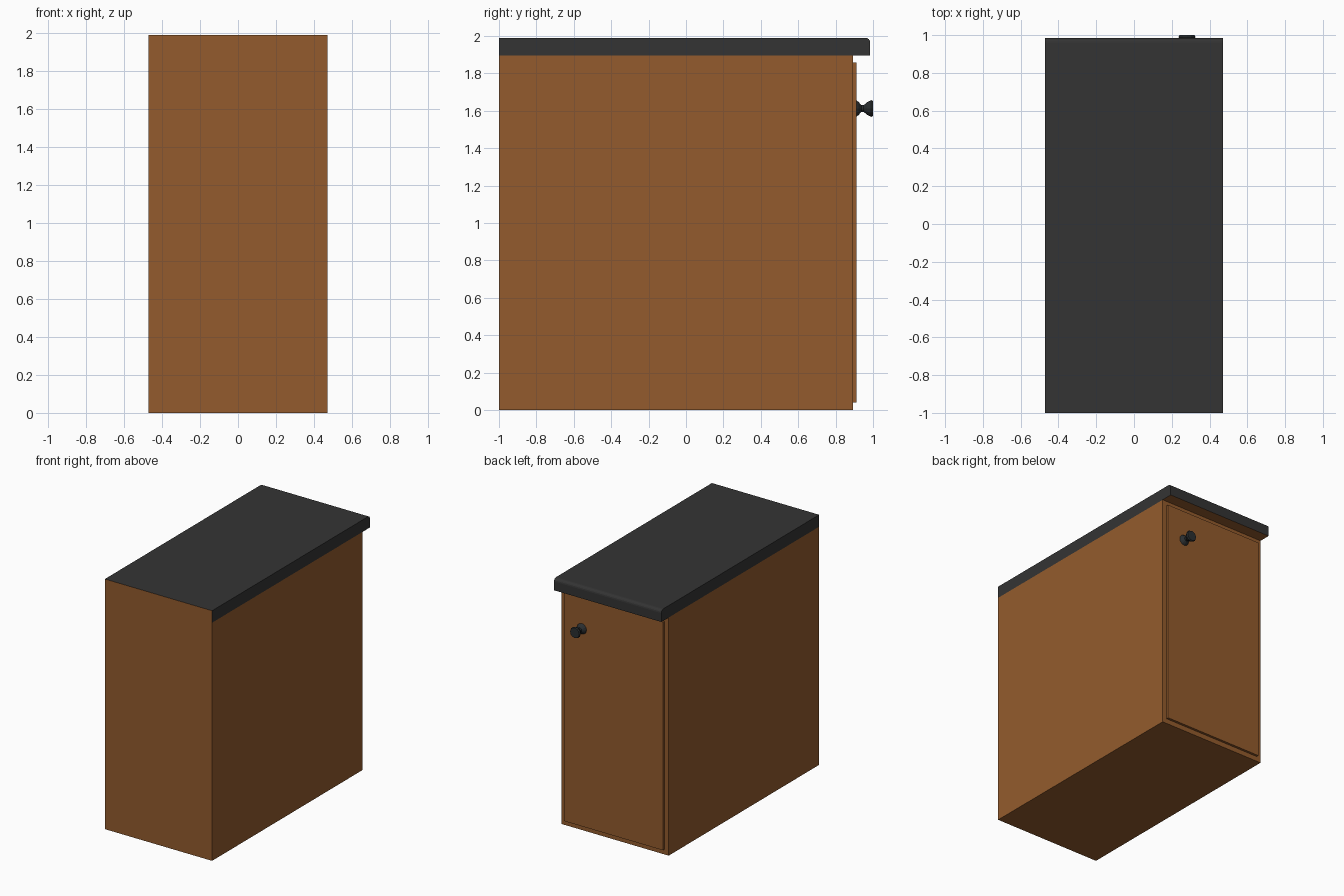
import bpy, bmesh, math

if "Cube" in bpy.data.objects:
    bpy.data.objects.remove(bpy.data.objects["Cube"])


def material(name, rgb):
    m = bpy.data.materials.new(name)
    m.diffuse_color = (*rgb, 1)
    m.use_nodes = True
    m.node_tree.nodes["Principled BSDF"].inputs["Base Color"].default_value = m.diffuse_color
    return m


WOOD = material("brown_wood", (0.292, 0.105, 0.026))
STONE = material("dark_worktop", (0.034, 0.034, 0.034))
METAL = material("dark_metal", (0.024, 0.028, 0.030))
HALF = 0.472   # half width of the cabinet
TOP = 1.895    # underside of the worktop


def finish(name, bm, mats):
    bmesh.ops.recalc_face_normals(bm, faces=bm.faces)
    mesh = bpy.data.meshes.new(name)
    for m in mats:
        mesh.materials.append(m)
    bm.to_mesh(mesh)
    bm.free()
    ob = bpy.data.objects.new(name, mesh)
    bpy.context.collection.objects.link(ob)
    return ob


def box(name, lo, hi, mat):
    bm = bmesh.new()
    bmesh.ops.create_cube(bm, size=1)
    for v in bm.verts:
        v.co = [(a + b) / 2 + c * (b - a) for a, b, c in zip(lo, hi, v.co)]
    return finish(name, bm, [mat])


# Cabinet body and overlaid door
box("cabinet_body", (-HALF, -1, 0), (HALF, 0.892, TOP), WOOD)
box("door", (-HALF + 0.036, 0.892, 0.04), (HALF - 0.036, 0.911, 1.857), WOOD)

# Worktop: side profile with a rounded upper lip, extruded across the width
r, lip, height = 0.025, 0.985, 1.99
profile = [(-1, TOP), (lip, TOP)]
for i in range(5):
    a = math.radians(22.5 * i)
    profile.append((lip - r + r * math.cos(a), height - r + r * math.sin(a)))
profile.append((-1, height))
bm = bmesh.new()
face = bm.faces.new([bm.verts.new((-HALF, y, z)) for y, z in profile])
ext = bmesh.ops.extrude_face_region(bm, geom=[face])["geom"]
bmesh.ops.translate(bm, vec=(2 * HALF, 0, 0),
                    verts=[g for g in ext if isinstance(g, bmesh.types.BMVert)])
bmesh.ops.recalc_face_normals(bm, faces=bm.faces)
# Underside and wall-side end are bare wood
for f in bm.faces:
    f.material_index = 1 if f.normal.z < -0.9 or f.normal.y < -0.9 else 0
finish("worktop", bm, [STONE, WOOD])

# Door knob: waisted turned profile (distance along y, radius)
knob = [(0.911, 0.043), (0.922, 0.036), (0.937, 0.018), (0.950, 0.018),
        (0.968, 0.033), (0.990, 0.045), (1.0, 0.040)]
SIDES = 12
bm = bmesh.new()
rings = []
for y, rad in knob:
    rings.append([bm.verts.new((0.28 + rad * math.cos(2 * math.pi * k / SIDES), y,
                                1.612 + rad * math.sin(2 * math.pi * k / SIDES)))
                  for k in range(SIDES)])
for a, b in zip(rings, rings[1:]):
    for k in range(SIDES):
        n = (k + 1) % SIDES
        bm.faces.new((a[k], a[n], b[n], b[k]))
bm.faces.new(rings[0])
bm.faces.new(rings[-1])
finish("door_knob", bm, [METAL])
